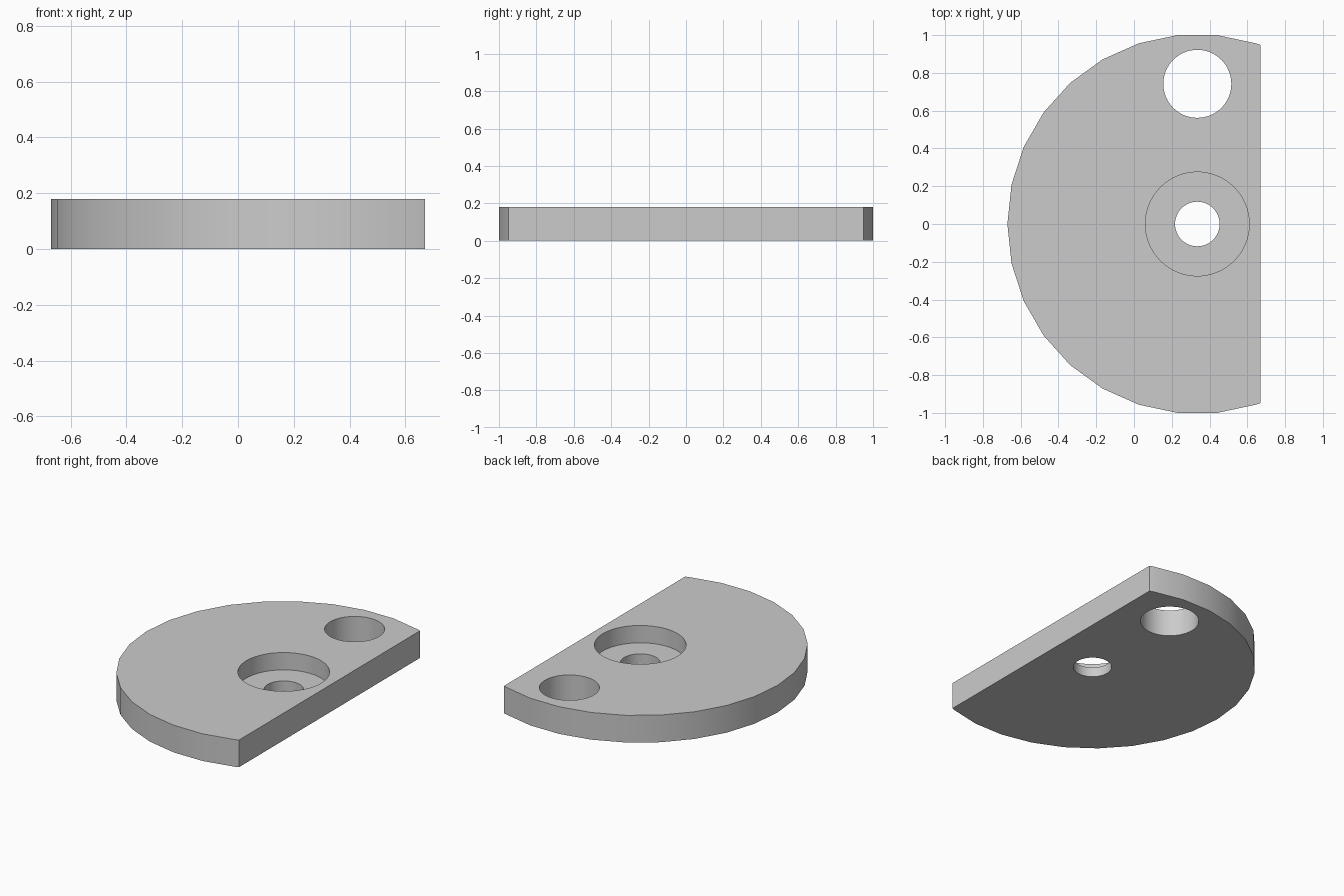
import bpy, bmesh, math

cube = bpy.data.objects.get("Cube")
if cube:
    bpy.data.objects.remove(cube, do_unlink=True)

RADIUS = 1.0055          # outer arc
CENTRE_X = RADIUS / 3    # arc centre; the flat side lies the same distance beyond it
HEIGHT = 0.18
FLOOR = 0.065            # floor of the counterbore

grey = bpy.data.materials.new("plain grey")
grey.use_nodes = True
colour = (0.6, 0.6, 0.6, 1)
grey.diffuse_color = colour
grey.node_tree.nodes["Principled BSDF"].inputs["Base Color"].default_value = colour


def prism(name, outline, z0, z1):
    """Upright solid with the given outline."""
    bm = bmesh.new()
    base = bm.faces.new([bm.verts.new((x, y, z0)) for x, y in outline])
    top = bmesh.ops.extrude_face_region(bm, geom=[base])["geom"]
    verts = [v for v in top if isinstance(v, bmesh.types.BMVert)]
    bmesh.ops.translate(bm, vec=(0, 0, z1 - z0), verts=verts)
    bmesh.ops.recalc_face_normals(bm, faces=bm.faces)
    mesh = bpy.data.meshes.new(name)
    bm.to_mesh(mesh)
    bm.free()
    mesh.materials.append(grey)
    obj = bpy.data.objects.new(name, mesh)
    bpy.context.collection.objects.link(obj)
    return obj


def arc(cx, cy, r, angles):
    return [(cx + r * math.cos(a), cy + r * math.sin(a)) for a in angles]


def drill(body, name, y, r, z0):
    """Cut a round hole from above down to z0."""
    ring = arc(CENTRE_X, y, r, [math.tau * i / 64 for i in range(64)])
    cutter = prism(name, ring, z0, HEIGHT + 0.1)
    mod = body.modifiers.new(name, "BOOLEAN")
    mod.operation = "DIFFERENCE"
    mod.solver = "EXACT"
    mod.object = cutter
    bpy.ops.object.modifier_apply(modifier=mod.name)
    bpy.data.objects.remove(cutter, do_unlink=True)


# Plate: faceted arc closed by a straight side
end = math.acos(1 / 3)
angles = [end] + [math.radians(d) for d in range(72, 289, 12)] + [math.tau - end]
plate = prism("plate", arc(CENTRE_X, 0, RADIUS, angles), 0, HEIGHT)
bpy.ops.object.select_all(action="DESELECT")
bpy.context.view_layer.objects.active = plate
plate.select_set(True)

# Holes
drill(plate, "side_hole", 0.742, 0.18, -0.1)
drill(plate, "counterbore", 0, 0.275, FLOOR)
drill(plate, "centre_hole", 0, 0.118, -0.1)

bpy.ops.object.shade_smooth_by_angle(angle=math.radians(30))
